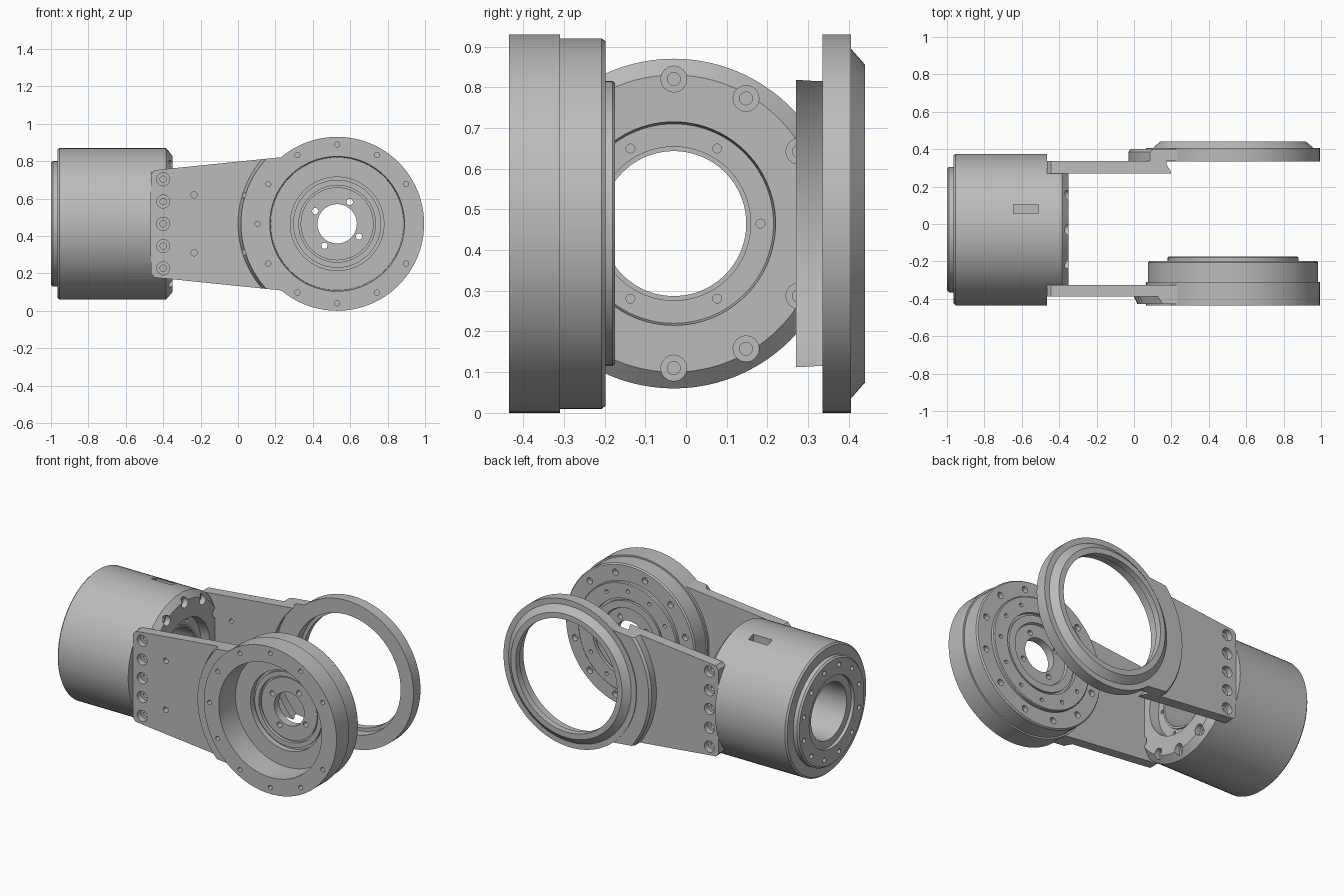
import bpy, bmesh
from math import sin, cos, pi, radians
from mathutils import Vector

if "Cube" in bpy.data.objects:
    bpy.data.objects.remove(bpy.data.objects["Cube"])

grey = bpy.data.materials.new("machined_grey")
grey.use_nodes = True
colour = (0.5, 0.5, 0.5, 1)
grey.diffuse_color = colour
grey.node_tree.nodes["Principled BSDF"].inputs["Base Color"].default_value = colour

MOTOR = Vector((0, -0.03, 0.465))
JOINT = Vector((0.53, 0, 0.465))


def spin(bm, profile, axis, centre, n):
    """Revolve (position, radius) points around a line parallel to the axis."""
    rings = []
    for a, r in profile:
        ring = []
        for i in range(n):
            c, s = r * cos(2 * pi * i / n), r * sin(2 * pi * i / n)
            p = Vector((a, c, s)) if axis == "x" else Vector((c, a, s))
            ring.append(bm.verts.new(p + centre))
        rings.append(ring)
    pairs = list(zip(rings, rings[1:]))
    if profile[0][1] > 0:
        pairs.append((rings[-1], rings[0]))
    for p, q in pairs:
        for i in range(n):
            j = (i + 1) % n
            bm.faces.new((p[i], p[j], q[j], q[i]))


def finish(bm, name):
    bmesh.ops.remove_doubles(bm, verts=bm.verts, dist=1e-6)
    bmesh.ops.recalc_face_normals(bm, faces=bm.faces)
    mesh = bpy.data.meshes.new(name)
    bm.to_mesh(mesh)
    bm.free()
    ob = bpy.data.objects.new(name, mesh)
    bpy.context.collection.objects.link(ob)
    mesh.materials.append(grey)
    return ob


def lathe(name, profile, axis, centre, n=96):
    bm = bmesh.new()
    spin(bm, profile, axis, centre, n)
    return finish(bm, name)


def holes(profile, axis, centres, n=16):
    bm = bmesh.new()
    for c in centres:
        spin(bm, profile, axis, c, n)
    return finish(bm, "cutter")


def plug(a, b, r):
    return [(a, 0), (a, r), (b, r), (b, 0)]


def box(lo, hi):
    bm = bmesh.new()
    bmesh.ops.create_cube(bm, size=1)
    for v in bm.verts:
        v.co = [l + (c + 0.5) * (h - l) for c, l, h in zip(v.co, lo, hi)]
    return finish(bm, "cutter")


def arm_blank(name, y0, y1):
    """Tapered plate outline, extruded in y, with clipped corners at the motor end."""
    half = [(-0.465, 0.265), (-0.445, 0.287), (0.27, 0.36)]
    outline = [(x, -z) for x, z in half] + [(x, z) for x, z in reversed(half)]
    bm = bmesh.new()
    face = bm.faces.new([bm.verts.new((x, y0, z + JOINT.z)) for x, z in outline])
    new = bmesh.ops.extrude_face_region(bm, geom=[face])["geom"]
    bmesh.ops.translate(bm, vec=(0, y1 - y0, 0),
                        verts=[v for v in new if isinstance(v, bmesh.types.BMVert)])
    return finish(bm, name)


def carve(ob, cutter, operation="DIFFERENCE"):
    mod = ob.modifiers.new("carve", "BOOLEAN")
    mod.operation, mod.solver, mod.object = operation, "EXACT", cutter
    bpy.context.view_layer.update()
    graph = bpy.context.evaluated_depsgraph_get()
    mesh = bpy.data.meshes.new_from_object(ob.evaluated_get(graph))
    ob.modifiers.clear()
    ob.data = mesh
    bpy.data.objects.remove(cutter)


def around(axis, centre, r, count, start=0, skip=()):
    pts = []
    for i in range(count):
        if i in skip:
            continue
        t = radians(start) + 2 * pi * i / count
        c, s = r * cos(t), r * sin(t)
        pts.append(centre + (Vector((0, c, s)) if axis == "x" else Vector((c, 0, s))))
    return pts


# Motor barrel with a stepped rear cap, bore and front recess
motor = lathe("motor_barrel", [
    (-1, 0.225), (-1, 0.325), (-0.99, 0.335), (-0.965, 0.335), (-0.965, 0.395),
    (-0.955, 0.405), (-0.385, 0.405), (-0.35, 0.365), (-0.35, 0.25), (-0.41, 0.245),
    (-0.41, 0.19), (-0.40, 0.19), (-0.40, 0.178), (-0.98, 0.178), (-0.98, 0.225)],
    "x", MOTOR)
# Flats where the arms bolt on
for y0, y1 in ((-0.6, -0.325), (0.27, 0.5)):
    carve(motor, box((-0.465, y0, 0), (-0.2, y1, 1)))
# Front counterbores, recess holes, rear cap holes and the cable slot
carve(motor, holes([(-0.45, 0), (-0.45, 0.016), (-0.385, 0.016), (-0.385, 0.032),
                    (-0.3, 0.032), (-0.3, 0)], "x",
                   around("x", MOTOR, 0.355, 12, skip=(0, 6))))
carve(motor, holes(plug(-0.45, -0.38, 0.011), "x", around("x", MOTOR, 0.213, 6)))
carve(motor, holes(plug(-1.1, -0.96, 0.015), "x", around("x", MOTOR, 0.285, 12, 15)))
carve(motor, box((-0.645, 0.055, 0.78), (-0.51, 0.105, 1)))

# Joint housing: flanged drum with a deep front pocket and a central hub
housing = lathe("joint_housing", [
    (-0.435, 0.36), (-0.435, 0.465), (-0.31, 0.465), (-0.31, 0.455), (-0.207, 0.455),
    (-0.198, 0.448), (-0.198, 0.35), (-0.18, 0.35), (-0.175, 0.345), (-0.175, 0.25),
    (-0.195, 0.25), (-0.195, 0.235), (-0.18, 0.235), (-0.18, 0.19), (-0.195, 0.185),
    (-0.195, 0.105), (-0.245, 0.105), (-0.245, 0.195), (-0.235, 0.195), (-0.235, 0.205),
    (-0.255, 0.205), (-0.255, 0.235), (-0.24, 0.235), (-0.24, 0.25), (-0.275, 0.25),
    (-0.275, 0.355)], "y", JOINT)
carve(housing, holes(plug(-0.5, -0.36, 0.014), "y", around("y", JOINT, 0.425, 12, skip=(0,))))
carve(housing, holes(plug(-0.23, -0.1, 0.02), "y", around("y", JOINT, 0.40, 12, 15)))
carve(housing, holes(plug(-0.2, -0.1, 0.012), "y", around("y", JOINT, 0.30, 12)))
carve(housing, holes(plug(-0.3, -0.1, 0.017), "y", around("y", JOINT, 0.135, 4, 60)))

# Open ring on the back arm
ring = lathe("support_ring", [
    (0.335, 0.375), (0.335, 0.465), (0.405, 0.465), (0.405, 0.43), (0.44, 0.39),
    (0.44, 0.355), (0.40, 0.355), (0.40, 0.375)], "y", JOINT)

# Arms: bolted plate plus a raised collar that hugs the round end
front_arm = arm_blank("front_arm", -0.388, -0.325)
carve(front_arm, lathe("cutter", plug(-0.6, -0.1, 0.45), "y", JOINT))
back_arm = arm_blank("back_arm", 0.27, 0.338)
carve(back_arm, lathe("cutter", [(0.2, 0), (0.2, 0.485), (0.28, 0.485), (0.32, 0.50),
                                 (0.5, 0.50), (0.5, 0)], "y", JOINT))

front_collar = arm_blank("front_collar", -0.428, -0.38)
carve(front_collar, lathe("cutter", [(-0.5, 0), (-0.5, 0.51), (-0.42, 0.515), (-0.39, 0.53),
                                     (-0.3, 0.53), (-0.3, 0)], "y", JOINT), "INTERSECT")
carve(front_collar, lathe("cutter", plug(-0.6, -0.1, 0.45), "y", JOINT))
back_collar = arm_blank("back_collar", 0.336, 0.40)
carve(back_collar, lathe("cutter", [(0.3, 0), (0.3, 0.56), (0.385, 0.56), (0.405, 0.545),
                                    (0.5, 0.545), (0.5, 0)], "y", JOINT), "INTERSECT")
carve(back_collar, lathe("cutter", plug(0.2, 0.6, 0.45), "y", JOINT))

# Bolt column on each arm: narrow bore with a wide counterbore on the outside
column = [Vector((-0.4, 0, JOINT.z + 0.119 * i)) for i in range(-2, 3)]


def counterbore(inner, seat, outer):
    return [(inner, 0), (inner, 0.017), (seat, 0.017), (seat, 0.035), (outer, 0.035), (outer, 0)]


carve(front_arm, holes(counterbore(-0.3, -0.35, -0.5), "y", column, 24))
carve(back_arm, holes(counterbore(0.2, 0.3, 0.5), "y", column, 24))
# Small dowel holes
dowels = [Vector((-0.235, 0, JOINT.z + s * 0.155)) for s in (-1, 1)]
carve(front_arm, holes(plug(-0.5, -0.34, 0.017), "y", dowels))
carve(back_arm, holes(plug(0.2, 0.31, 0.014), "y", dowels))
carve(front_collar, holes(plug(-0.5, -0.395, 0.017), "y",
                          [d + Vector((0.26, 0, 0)) for d in dowels]))

for ob in (motor, housing, ring, front_arm, back_arm, front_collar, back_collar):
    ob.data.shade_smooth()
    ob.data.set_sharp_from_angle(angle=radians(30))
